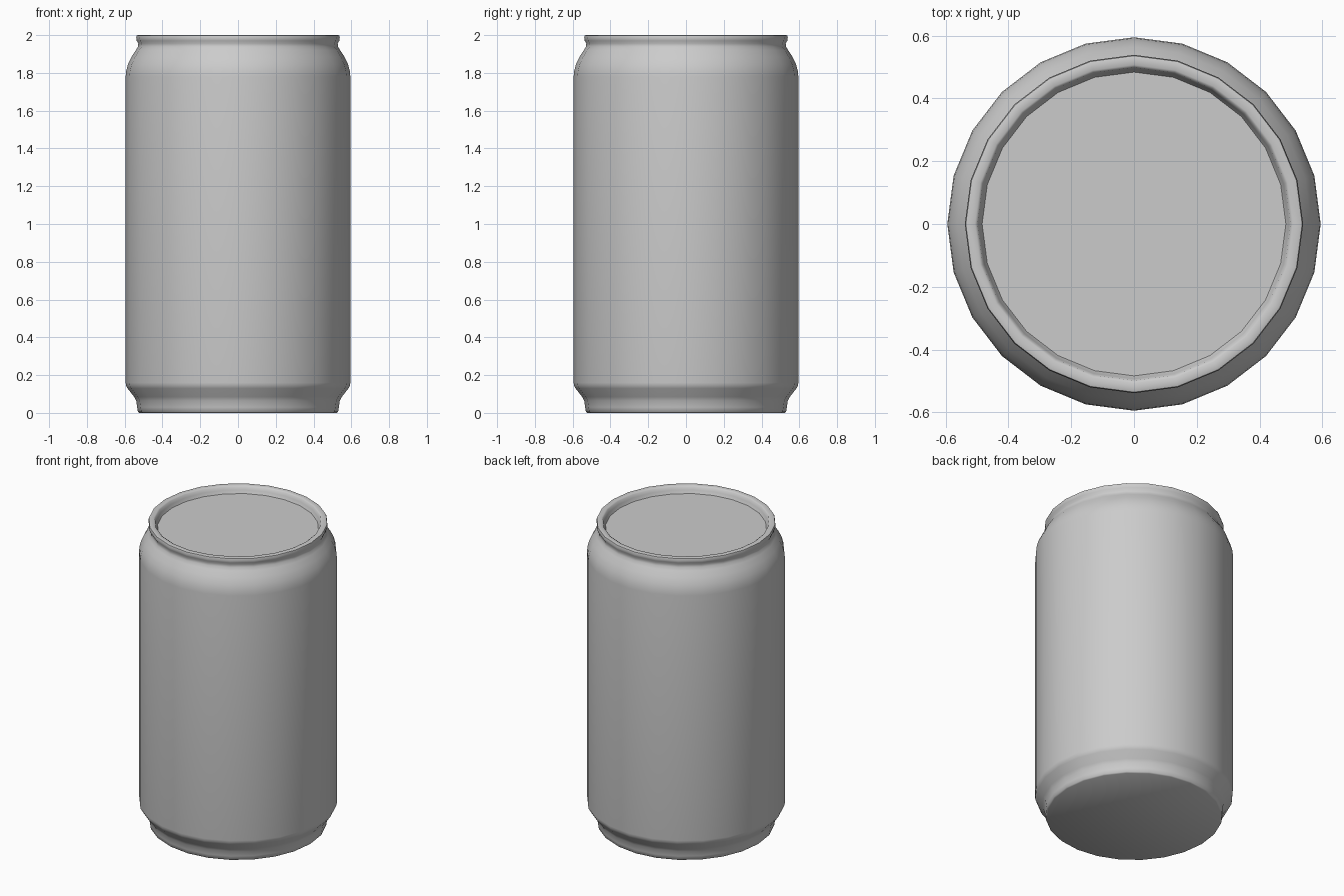
import bpy, bmesh, math

if "Cube" in bpy.data.objects:
    bpy.data.objects.remove(bpy.data.objects["Cube"])

SIDES = 24


def lathe(name, profile, cap_first=False, cap_last=False):
    """Revolve (radius, z) points around the z axis."""
    bm = bmesh.new()
    rings = []
    for r, z in profile:
        rings.append([bm.verts.new((r * math.cos(a), r * math.sin(a), z))
                      for a in (2 * math.pi * i / SIDES for i in range(SIDES))])
    for lo, hi in zip(rings, rings[1:]):
        for i in range(SIDES):
            j = (i + 1) % SIDES
            bm.faces.new((lo[i], lo[j], hi[j], hi[i]))
    if cap_first:
        bm.faces.new(rings[0][::-1])
    if cap_last:
        bm.faces.new(rings[-1])
    mesh = bpy.data.meshes.new(name)
    bm.to_mesh(mesh)
    bm.free()
    obj = bpy.data.objects.new(name, mesh)
    bpy.context.collection.objects.link(obj)
    bpy.ops.object.select_all(action='DESELECT')
    obj.select_set(True)
    bpy.context.view_layer.objects.active = obj
    bpy.ops.object.shade_smooth_by_angle(angle=math.radians(50))
    return obj


# Can: base, foot, flare, wall, shoulder, neck, rolled rim and recessed lid
lathe("can_body", [
    (0.522, 0.0), (0.53, 0.006), (0.534, 0.03), (0.539, 0.065), (0.55, 0.085),
    (0.585, 0.13), (0.593, 0.145), (0.595, 0.16),
    (0.595, 1.78), (0.592, 1.81), (0.583, 1.845), (0.564, 1.885),
    (0.541, 1.92), (0.53, 1.938), (0.528, 1.955),
    (0.536, 1.97), (0.539, 1.985), (0.536, 1.998), (0.53, 2.0),
    (0.507, 2.0), (0.499, 1.995), (0.494, 1.975), (0.484, 1.955),
], cap_first=True, cap_last=True)
